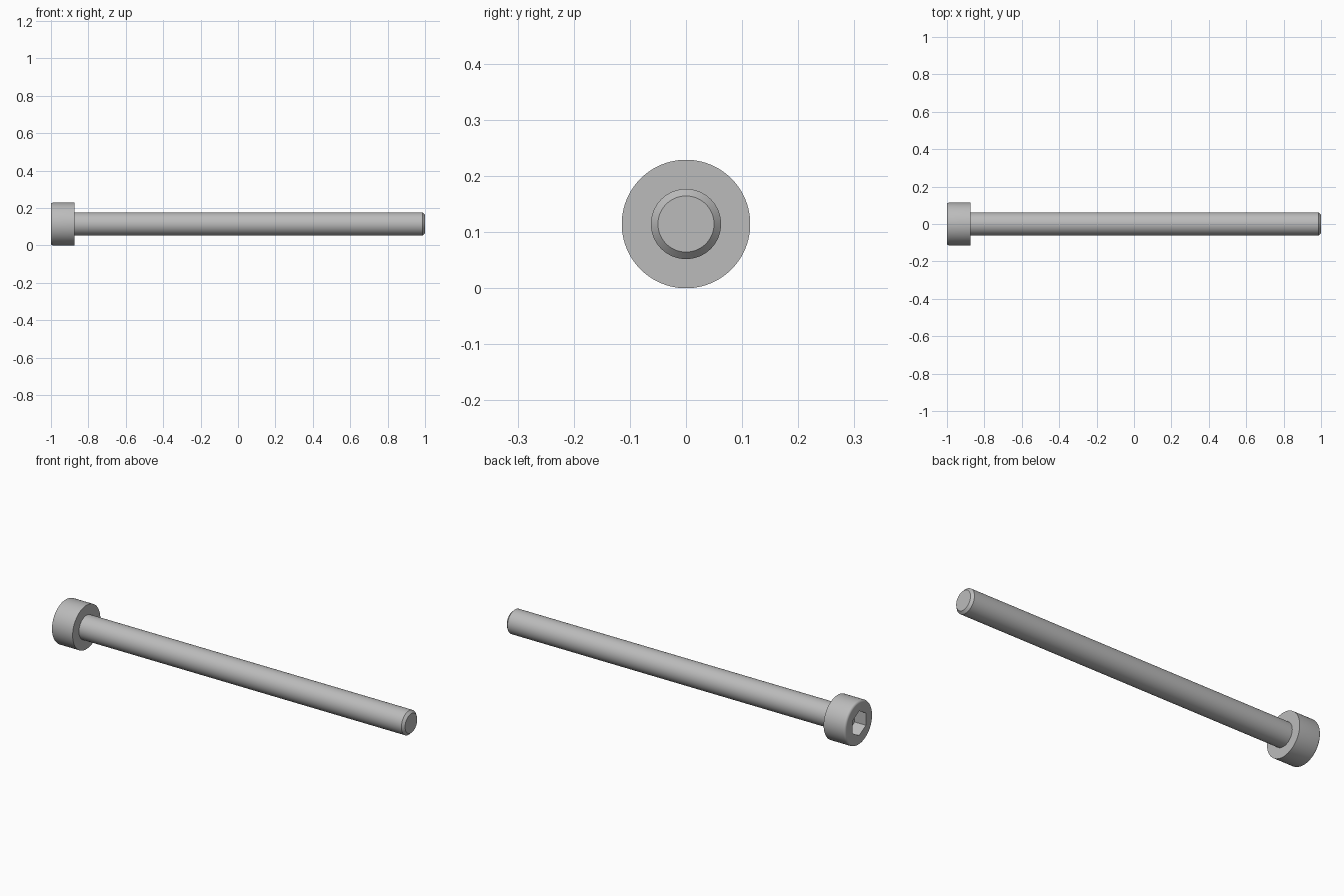
import bpy, bmesh, math
from mathutils import Matrix

cube = bpy.data.objects.get("Cube")
if cube:
    bpy.data.objects.remove(cube, do_unlink=True)

HEAD_R, SHAFT_R, AXIS_Z = 0.1145, 0.0625, 0.1145
HEAD_END, HEAD_BASE, TIP = -1.0, -0.875, 1.0
SOCKET_R, SOCKET_DEPTH, SIDES = 0.064, 0.065, 96

steel = bpy.data.materials.new("grey_steel")
steel.use_nodes = True
steel.diffuse_color = (0.5, 0.5, 0.5, 1)
steel.node_tree.nodes["Principled BSDF"].inputs["Base Color"].default_value = (0.5, 0.5, 0.5, 1)


def turned(name, profile, sides=SIDES):
    """Turn (x, radius) points around the screw axis and cap both ends."""
    bm = bmesh.new()
    rings = []
    for x, r in profile:
        angles = [math.tau * i / sides for i in range(sides)]
        rings.append([bm.verts.new((x, r * math.sin(a), r * math.cos(a))) for a in angles])
    for a, b in zip(rings, rings[1:]):
        for i in range(sides):
            j = (i + 1) % sides
            bm.faces.new((a[i], a[j], b[j], b[i]))
    bm.faces.new(rings[0])
    bm.faces.new(rings[-1])
    bmesh.ops.recalc_face_normals(bm, faces=bm.faces)
    bm.transform(Matrix.Translation((0, 0, AXIS_Z)))
    mesh = bpy.data.meshes.new(name)
    bm.to_mesh(mesh)
    bm.free()
    mesh.materials.append(steel)
    obj = bpy.data.objects.new(name, mesh)
    bpy.context.collection.objects.link(obj)
    return obj


def smooth(obj):
    bpy.ops.object.select_all(action="DESELECT")
    obj.select_set(True)
    bpy.context.view_layer.objects.active = obj
    bpy.ops.object.shade_smooth_by_angle(angle=math.radians(30))


# Head with a rounded outer rim
fillet = 0.012
rim = []
for i in range(7):
    a = math.pi / 2 * i / 6
    rim.append((HEAD_END + fillet * (1 - math.sin(a)), HEAD_R - fillet * (1 - math.cos(a))))
head = turned("head", rim[::-1] + [(HEAD_BASE, HEAD_R)])

# Hexagonal drive socket cut into the head
cutter = turned("socket_cutter",
                [(HEAD_END - 0.05, SOCKET_R), (HEAD_END + SOCKET_DEPTH, SOCKET_R)], 6)
cut = head.modifiers.new("socket", "BOOLEAN")
cut.operation, cut.solver, cut.object = "DIFFERENCE", "EXACT", cutter
bpy.context.view_layer.objects.active = head
bpy.ops.object.modifier_apply(modifier=cut.name)
bpy.data.objects.remove(cutter, do_unlink=True)
smooth(head)

# Shaft with a chamfered tip
shaft = turned("shaft", [(HEAD_BASE - 0.005, SHAFT_R), (TIP - 0.0125, SHAFT_R), (TIP, 0.05)])
smooth(shaft)
